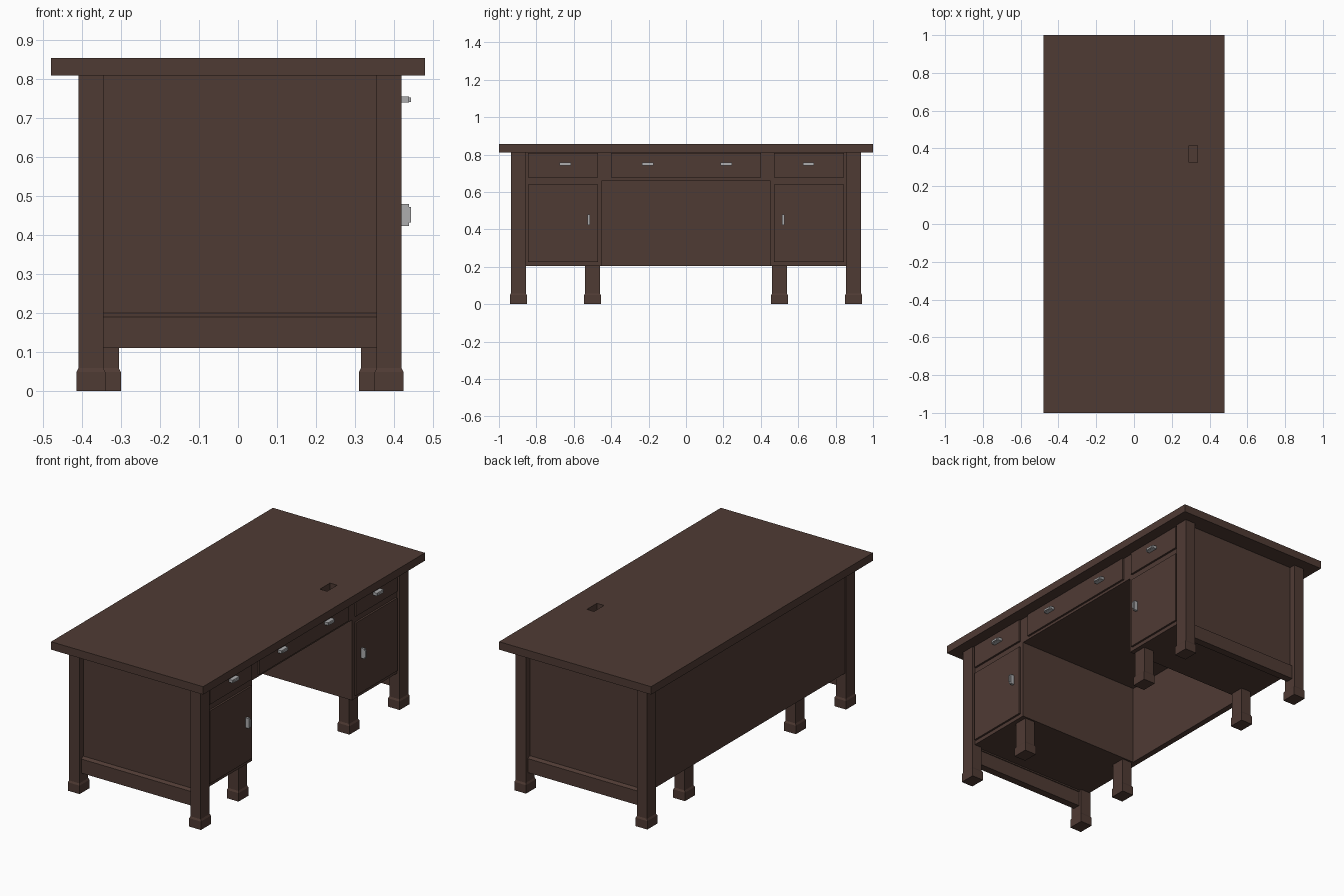
import bpy
import bmesh

default = bpy.data.objects.get("Cube")
if default:
    bpy.data.objects.remove(default, do_unlink=True)


def make_material(name, rgb):
    mat = bpy.data.materials.new(name)
    mat.use_nodes = True
    colour = (*rgb, 1.0)
    mat.diffuse_color = colour
    mat.node_tree.nodes["Principled BSDF"].inputs["Base Color"].default_value = colour
    return mat


WOOD = make_material("dark_walnut", (0.078, 0.043, 0.034))
METAL = make_material("brushed_steel", (0.42, 0.42, 0.43))


def finish(name, bm, mat):
    bmesh.ops.recalc_face_normals(bm, faces=bm.faces)
    mesh = bpy.data.meshes.new(name)
    bm.to_mesh(mesh)
    bm.free()
    mesh.materials.append(mat)
    obj = bpy.data.objects.new(name, mesh)
    bpy.context.collection.objects.link(obj)
    return obj


def box(name, x, y, z, mat=WOOD):
    """Box from (low, high) pairs along each axis."""
    bm = bmesh.new()
    bmesh.ops.create_cube(bm, size=1)
    for v in bm.verts:
        for axis, (low, high) in enumerate((x, y, z)):
            v.co[axis] = low if v.co[axis] < 0 else high
    return finish(name, bm, mat)


def span(centre, half):
    return (centre - half, centre + half)


def leg(name, cx, cy, top):
    """Square post with a wider foot that tapers into it."""
    bm = bmesh.new()
    hx, hy, flare = 0.032, 0.04, 0.005
    rings = []
    for z, grow in ((0, flare), (0.048, flare), (0.058, 0), (top, 0)):
        rings.append([bm.verts.new((cx + sx * (hx + grow), cy + sy * (hy + grow), z))
                      for sx, sy in ((-1, -1), (1, -1), (1, 1), (-1, 1))])
    for a, b in zip(rings, rings[1:]):
        for i in range(4):
            j = (i + 1) % 4
            bm.faces.new((a[i], a[j], b[j], b[i]))
    bm.faces.new(rings[0])
    bm.faces.new(rings[-1])
    return finish(name, bm, WOOD)


def rail(name, side, x):
    """End rail with a sloped upper edge meeting the recessed panel."""
    profile = ((0.875, 0.11), (0.918, 0.11), (0.918, 0.19), (0.9, 0.2), (0.875, 0.2))
    bm = bmesh.new()
    ends = [[bm.verts.new((ex, side * y, z)) for y, z in profile] for ex in x]
    for end in ends:
        bm.faces.new(end)
    for i in range(len(profile)):
        j = (i + 1) % len(profile)
        bm.faces.new((ends[0][i], ends[0][j], ends[1][j], ends[1][i]))
    return finish(name, bm, WOOD)


# Body dimensions
MID = 0.005
FRONT, BACK = 0.405, -0.4
FLOOR, UNDER = 0.203, 0.81
FACE = (FRONT - 0.01, 0.416)

# Table top with a cable slot
top = box("table_top", (-0.48, 0.48), (-1, 1), (UNDER, 0.855))
slot = box("slot_cutter", (0.29, 0.335), (0.325, 0.415), (UNDER + 0.005, 0.9))
cut = top.modifiers.new("cable_slot", "BOOLEAN")
cut.operation = "DIFFERENCE"
cut.solver = "EXACT"
cut.object = slot
slot.hide_render = True
bpy.context.view_layer.objects.active = top
bpy.ops.object.modifier_apply(modifier=cut.name)
bpy.data.objects.remove(slot, do_unlink=True)

# Back panel and centre drawer housing
box("back_panel", (-0.405, -0.372), (-0.87, 0.87), (FLOOR, UNDER))
box("centre_housing", (-0.38, FRONT), (-0.452, 0.452), (0.662, UNDER))
box("centre_drawer", FACE, (-0.4, 0.4), (0.677, UNDER - 0.002))

for side, word in ((-1, "right"), (1, "left")):
    def mirrored(a, b):
        return tuple(sorted((side * a, side * b)))

    # Pedestal, recessed end panel and rail
    box(f"pedestal_{word}", (BACK + 0.02, FRONT), mirrored(0.45, 0.88), (FLOOR, UNDER))
    box(f"end_panel_{word}", (-0.36, 0.37), mirrored(0.87, 0.9), (0.195, UNDER))
    rail(f"end_rail_{word}", side, (-0.35, 0.36))

    # Drawer and door fronts
    box(f"side_drawer_{word}", FACE, mirrored(0.47, 0.845), (0.677, UNDER - 0.002))
    box(f"door_{word}", FACE, mirrored(0.47, 0.845), (0.225, 0.64))

    # Corner legs and short inner legs
    for end, place in ((-1, "back"), (1, "front")):
        leg(f"corner_leg_{place}_{word}", MID + end * 0.383, side * 0.896, UNDER)
        leg(f"inner_leg_{place}_{word}", MID + end * 0.343, side * 0.5, FLOOR + 0.01)


def handle(name, cy, cz, half_y, half_z):
    """Pull block with a slightly raised grip."""
    box(name, (0.41, 0.439), span(cy, half_y), span(cz, half_z), METAL)
    box(name + "_grip", (0.436, 0.445), span(cy, half_y * 0.7), span(cz, half_z * 0.7), METAL)


# Drawer and door handles
for i, y in enumerate((-0.645, -0.205, 0.215, 0.655)):
    handle(f"drawer_handle_{i + 1}", y, 0.748, 0.03, 0.008)
for y, word in ((-0.52, "right"), (0.52, "left")):
    handle(f"door_handle_{word}", y, 0.452, 0.007, 0.028)
